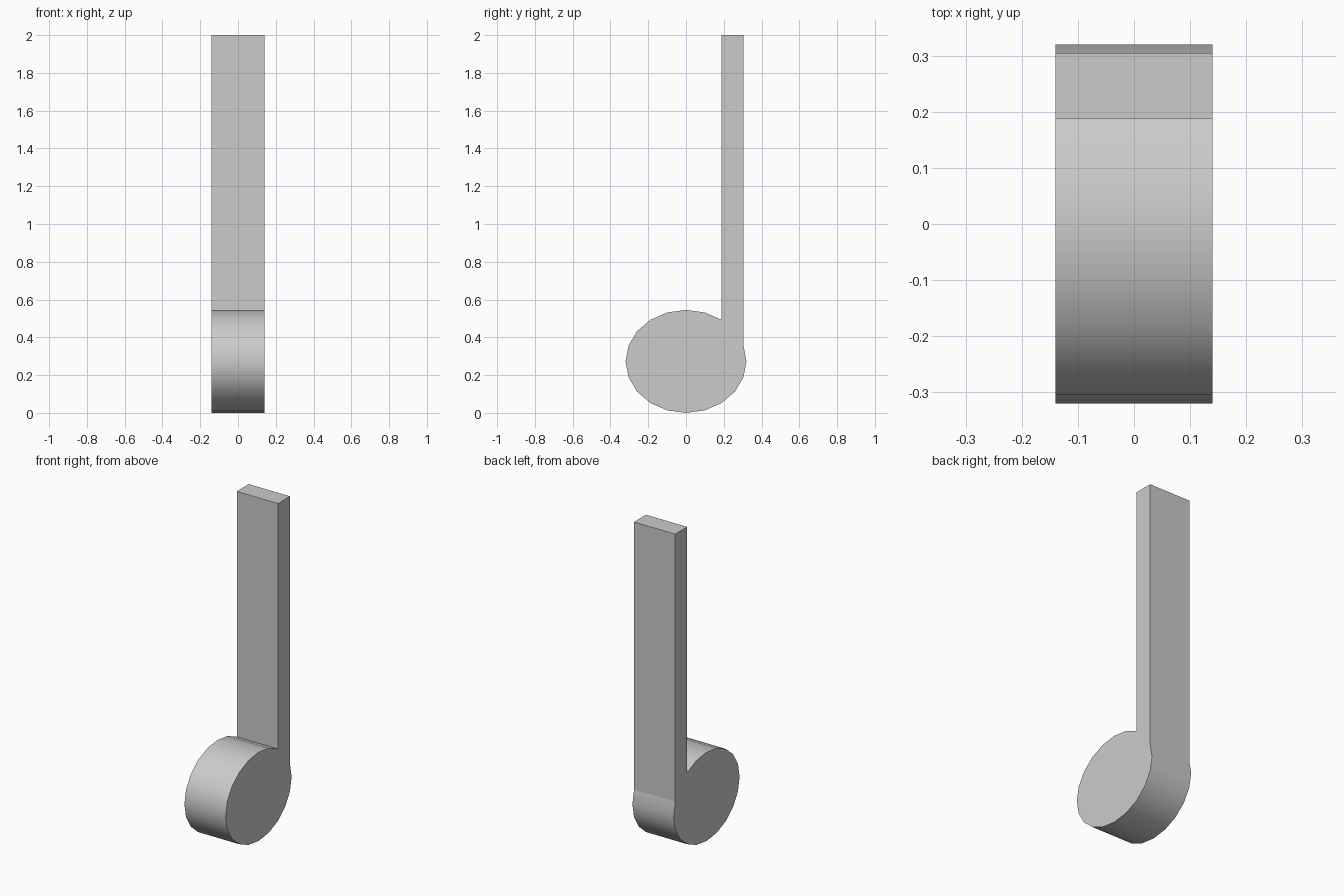
import bpy, bmesh
from math import cos, sin, radians

if "Cube" in bpy.data.objects:
    bpy.data.objects.remove(bpy.data.objects["Cube"])

HALF_WIDTH = 0.14
RY, RZ = 0.32, 0.2725      # oval head radii
TOP = 2.0
SIDES = 20


def rim(i):
    a = radians(360 / SIDES * i)
    return RY * cos(a), RZ + RZ * sin(a)


# Side profile: oval head with the stem rising between rim points 1 and 3
stem_back, stem_front = rim(1)[0], rim(3)[0]
profile = [rim(1), (stem_back, TOP), (stem_front, TOP)]
profile += [rim(i) for i in range(3, SIDES + 1)]

# Extrude the profile across the width
bm = bmesh.new()
left = [bm.verts.new((-HALF_WIDTH, y, z)) for y, z in profile]
right = [bm.verts.new((HALF_WIDTH, y, z)) for y, z in profile]
n = len(profile)
bm.faces.new(left)
bm.faces.new(right)
for i in range(n):
    j = (i + 1) % n
    f = bm.faces.new((left[i], left[j], right[j], right[i]))
    f.smooth = i > 2       # rounded head rim is smooth, stem stays flat
bmesh.ops.recalc_face_normals(bm, faces=bm.faces)

# Crisp edges around the flat sides and stem
for e in bm.edges:
    e.smooth = all(f.smooth for f in e.link_faces)

mesh = bpy.data.meshes.new("note_head_and_stem")
bm.to_mesh(mesh)
bm.free()
note = bpy.data.objects.new("note_head_and_stem", mesh)
bpy.context.collection.objects.link(note)
